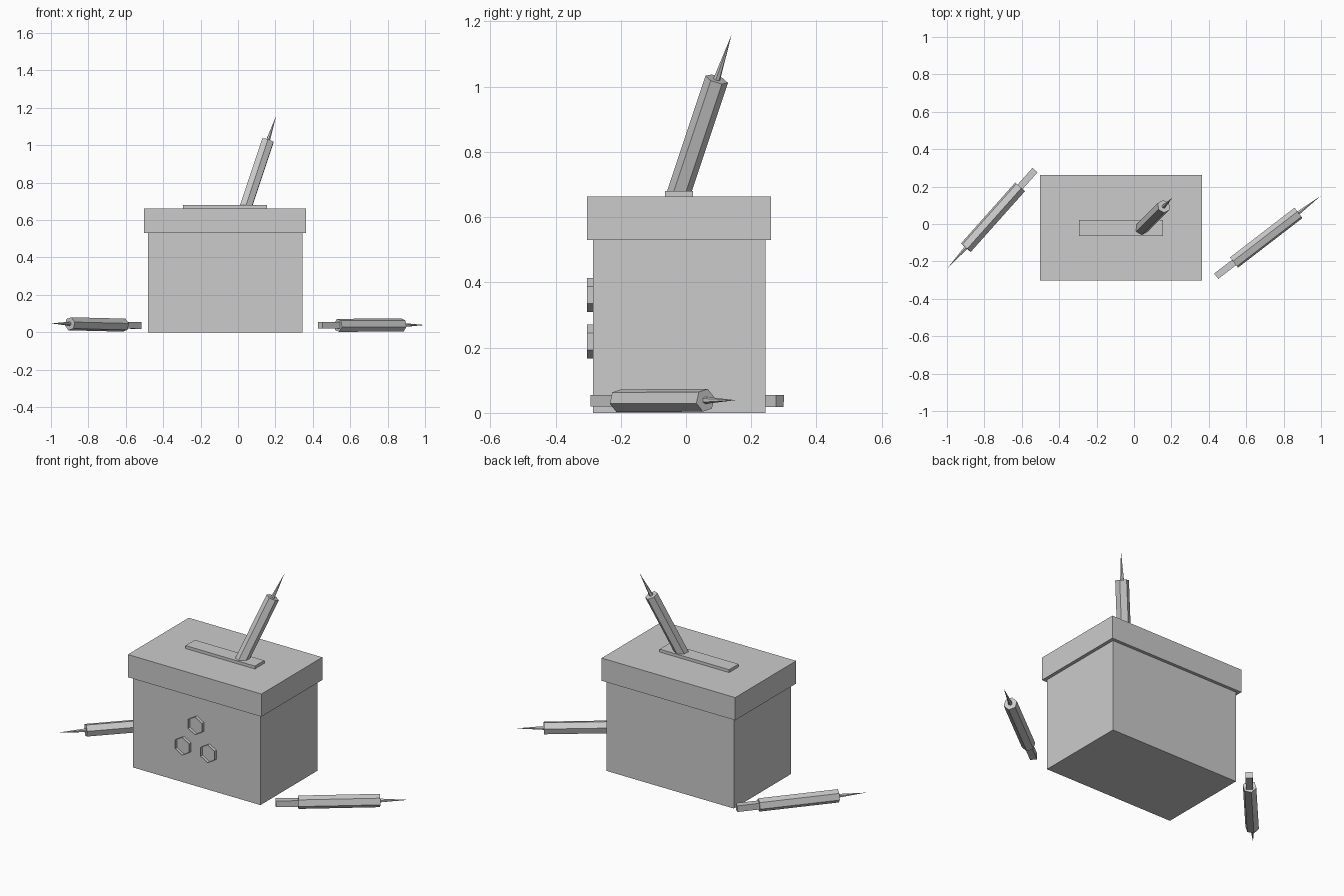
import bpy, math
from mathutils import Vector, Matrix

old = bpy.data.objects.get("Cube")
if old:
    bpy.data.objects.remove(old, do_unlink=True)

grey = bpy.data.materials.new("plain grey")
grey.use_nodes = True
grey.diffuse_color = (0.6, 0.6, 0.6, 1)
grey.node_tree.nodes["Principled BSDF"].inputs["Base Color"].default_value = (0.6, 0.6, 0.6, 1)


def finish(name):
    obj = bpy.context.object
    obj.name = name
    obj.data.materials.append(grey)
    return obj


def box(name, x, y, z):
    """Box from its low and high bounds on each axis."""
    centre = [(a + b) / 2 for a, b in (x, y, z)]
    bpy.ops.mesh.primitive_cube_add(size=1, location=centre)
    obj = finish(name)
    obj.scale = [b - a for a, b in (x, y, z)]
    return obj


def pen(name, tip, direction, roll):
    """Square stub, six-sided barrel and needle point along one axis."""
    d = Vector(direction).normalized()
    right = d.cross(Vector((0, 0, 1))).normalized()
    up = right.cross(d)
    frame = Matrix((right, up, -d)).transposed().to_4x4()
    # local x = right, local y = up, local z points back from the tip
    frame.translation = Vector(tip)
    stub_len, barrel_len, needle_len = 0.12, 0.435, 0.152
    spin = Matrix.Rotation(math.radians(roll), 4, "Z")

    bpy.ops.mesh.primitive_cone_add(vertices=6, radius1=0.011, radius2=0, depth=needle_len)
    flip = Matrix.Rotation(math.pi, 4, "X")
    finish(name + "_needle").matrix_world = frame @ Matrix.Translation((0, 0, needle_len / 2)) @ flip

    bpy.ops.mesh.primitive_cylinder_add(vertices=6, radius=0.036, depth=barrel_len)
    finish(name + "_barrel").matrix_world = (
        frame @ Matrix.Translation((0, 0, needle_len + barrel_len / 2)) @ spin)

    stub = box(name + "_stub", (0, 1), (0, 1), (0, 1))
    stub.matrix_world = (frame @ Matrix.Translation((0, 0, needle_len + barrel_len + stub_len / 2))
                         @ Matrix.Diagonal((0.036, 0.036, stub_len, 1)))


# Box with overhanging lid and raised slot plate
box("box_body", (-0.48, 0.345), (-0.285, 0.243), (0, 0.53))
box("box_lid", (-0.502, 0.364), (-0.303, 0.261), (0.53, 0.663))
box("slot_plate", (-0.295, 0.155), (-0.065, 0.022), (0.66, 0.68))

# Three open hexagonal rims on the front
for i, (x, z) in enumerate([(-0.067, 0.361), (-0.15, 0.219), (0.015, 0.219)]):
    bpy.ops.mesh.primitive_cylinder_add(
        vertices=6, radius=0.052, depth=0.018, end_fill_type="NOTHING",
        location=(x, -0.294, z), rotation=(math.pi / 2, 0, 0))
    finish(f"hexagon_rim_{i + 1}")

# One pen standing in the slot, one lying on either side
pen("standing_pen", (0.205, 0.14, 1.16), (0.3, 0.3, 0.9), 15)
pen("left_pen", (1.0, 0.152, 0.039), (0.555, 0.427, 0.002), 15)
pen("right_pen", (-1.0, -0.24, 0.048), (-0.476, -0.534, 0.012), 15)
